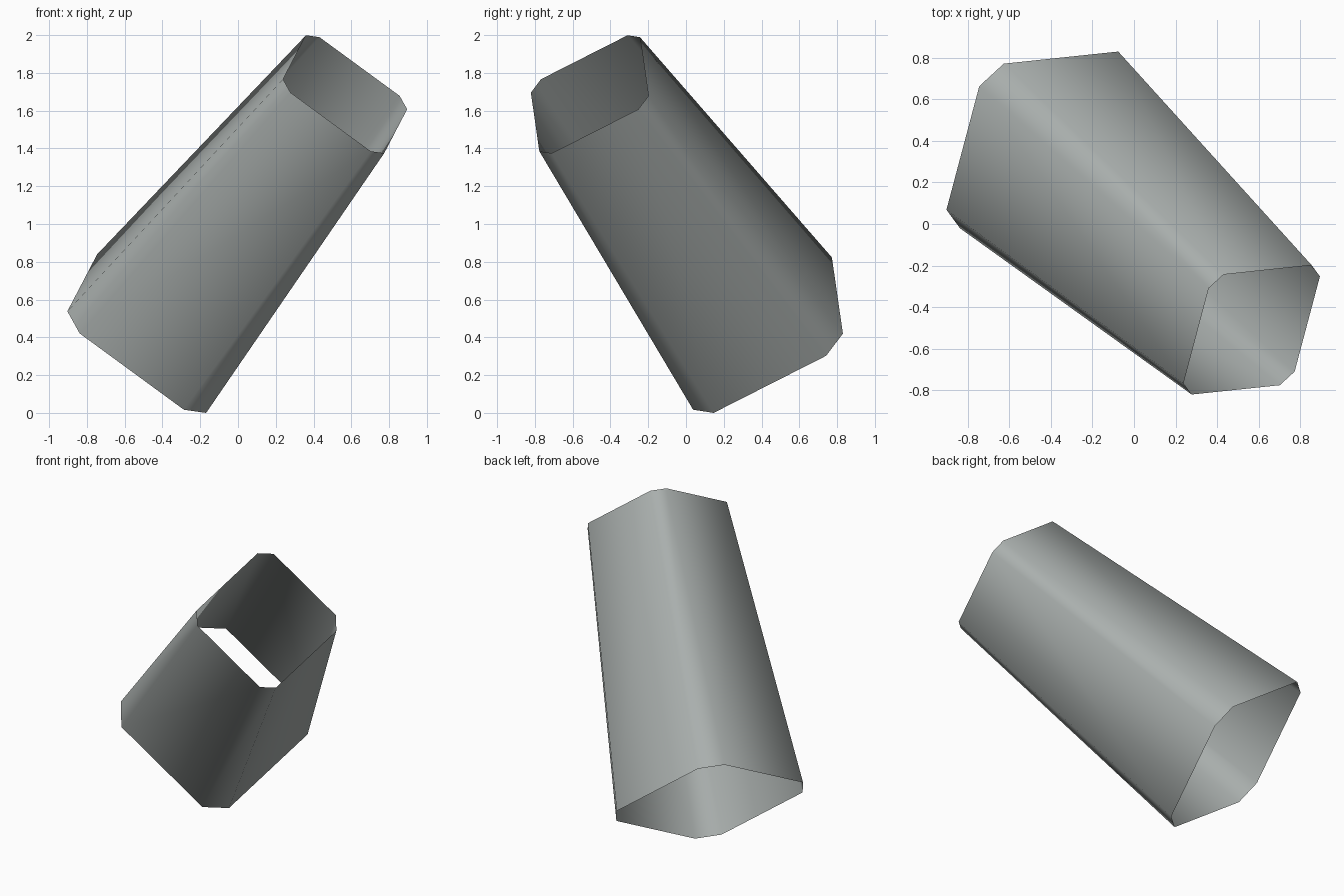
import bpy
from mathutils import Vector

if "Cube" in bpy.data.objects:
    bpy.data.objects.remove(bpy.data.objects["Cube"])

# Flat grey-green material
mat = bpy.data.materials.new("soft grey")
mat.diffuse_color = (0.40, 0.43, 0.42, 1)
mat.use_nodes = True
mat.node_tree.nodes["Principled BSDF"].inputs["Base Color"].default_value = mat.diffuse_color

# Tilted axis of the tube, from the centres of its two open ends
low, high = Vector((-0.457, 0.405, 0.42)), Vector((0.567, -0.51, 1.687))
axis = (high - low).normalized()
u = Vector((0.98, 0.10, -0.71))
u = (u - axis * u.dot(axis)).normalized()
v = axis.cross(u)


def ring(centre, half, cut):
    """Square with cut corners, perpendicular to the axis."""
    s = half - cut
    pts = [(half, -s), (half, s), (s, half), (-s, half),
           (-half, s), (-half, -s), (-s, -half), (s, -half)]
    return [centre + u * a + v * b for a, b in pts]


# Tapered tube, open at both ends
verts = ring(low, 0.457, 0.114) + ring(high, 0.333, 0.069)
faces = [(i, (i + 1) % 8, (i + 1) % 8 + 8, i + 8) for i in range(8)]
base = min(p.z for p in verts)
verts = [p - Vector((0, 0, base)) for p in verts]

mesh = bpy.data.meshes.new("tapered_tube")
mesh.from_pydata(verts, [], faces)
mesh.materials.append(mat)
mesh.shade_smooth()
tube = bpy.data.objects.new("tapered_tube", mesh)
bpy.context.collection.objects.link(tube)
